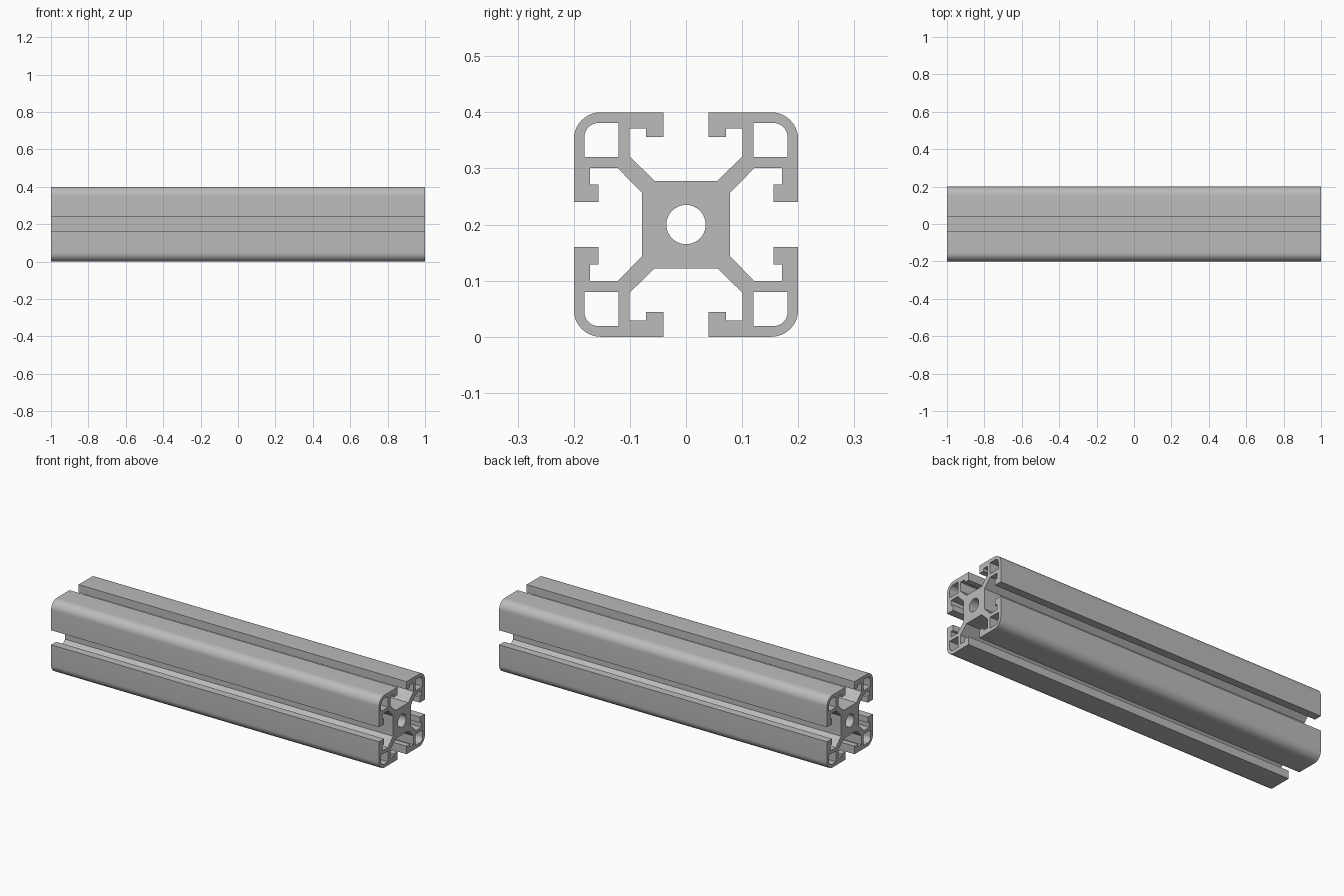
import bpy
import bmesh
from math import cos, sin, pi

cube = bpy.data.objects.get("Cube")
if cube:
    bpy.data.objects.remove(cube, do_unlink=True)

HALF = 0.2       # half of the section width
LENGTH = 2.0
BORE = 0.035


def arc(centre, radius, start, end, steps):
    """Points on an arc about (centre, centre)."""
    return [(centre + radius * cos(start + (end - start) * i / steps),
             centre + radius * sin(start + (end - start) * i / steps))
            for i in range(steps + 1)]


def turn(points, quarter):
    """Rotate section points by quarter turns."""
    for _ in range(quarter):
        points = [(-v, u) for u, v in points]
    return points


# One corner of the section: lower half of the slot wall, mirrored on the diagonal
half_corner = [(0.078, 0.056), (0.122, 0.101), (0.171, 0.101), (0.171, 0.071),
               (0.156, 0.071), (0.156, 0.04), (HALF, 0.04)]
corner = (half_corner + arc(0.152, HALF - 0.152, 0, pi / 2, 10)
          + [(v, u) for u, v in reversed(half_corner)])
pocket = [(0.12, 0.12), (0.181, 0.12)] + arc(0.156, 0.025, 0, pi / 2, 8) + [(0.12, 0.181)]

outline = [p for q in range(4) for p in turn(corner, q)]
loops = [outline] + [turn(pocket, q) for q in range(4)]
loops.append(arc(0, BORE, 0, 2 * pi, 40)[:-1])

# Filled section with holes, extruded along the length
section = bpy.data.curves.new("slotted_rail", 'CURVE')
section.dimensions = '2D'
section.fill_mode = 'BOTH'
section.extrude = LENGTH / 2
for loop in loops:
    spline = section.splines.new('POLY')
    spline.points.add(len(loop) - 1)
    for point, (u, v) in zip(spline.points, loop):
        point.co = (u, v, 0, 1)
    spline.use_cyclic_u = True

rail = bpy.data.objects.new("slotted_rail", section)
bpy.context.collection.objects.link(rail)
rail.location.z = HALF
rail.rotation_euler = (pi / 2, 0, pi / 2)

bpy.ops.object.select_all(action='DESELECT')
rail.select_set(True)
bpy.context.view_layer.objects.active = rail
bpy.ops.object.convert(target='MESH')
rail = bpy.context.object
rail.name = "slotted_rail"

# Weld the end caps to the walls
bm = bmesh.new()
bm.from_mesh(rail.data)
bmesh.ops.remove_doubles(bm, verts=bm.verts, dist=0.0002)
bmesh.ops.recalc_face_normals(bm, faces=bm.faces)
bm.to_mesh(rail.data)
bm.free()
bpy.ops.object.transform_apply(location=True, rotation=True, scale=True)
bpy.ops.object.shade_smooth_by_angle(angle=pi / 6)

# Aluminium grey
grey = bpy.data.materials.new("aluminium_grey")
grey.use_nodes = True
colour = (0.5, 0.5, 0.5, 1)
grey.diffuse_color = colour
grey.node_tree.nodes["Principled BSDF"].inputs["Base Color"].default_value = colour
rail.data.materials.clear()
rail.data.materials.append(grey)
